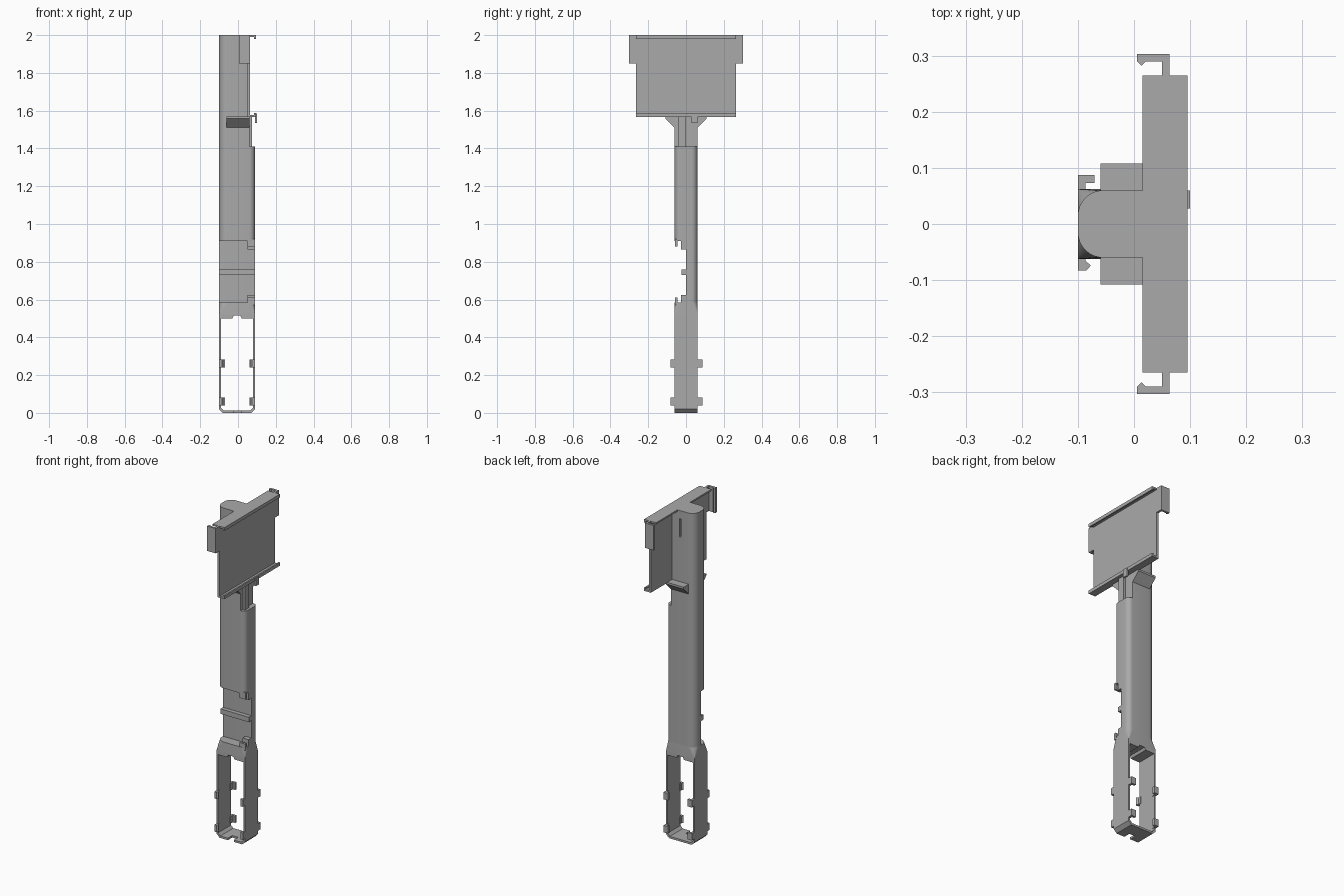
import bpy, bmesh, math

cube = bpy.data.objects.get("Cube")
if cube:
    bpy.data.objects.remove(cube, do_unlink=True)

grey = bpy.data.materials.new("plain grey")
grey.use_nodes = True
COLOUR = (0.4, 0.4, 0.4, 1)
grey.diffuse_color = COLOUR
grey.node_tree.nodes["Principled BSDF"].inputs["Base Color"].default_value = COLOUR

MID_X = -0.005   # middle of the lower frame


def loft(name, sections, axis="z", smooth=False):
    """Join equal outlines, each given as (points, position along axis)."""
    bm = bmesh.new()
    rings = []
    for pts, d in sections:
        place = {"z": lambda a, b: (a, b, d), "y": lambda a, b: (a, d, b),
                 "x": lambda a, b: (d, a, b)}[axis]
        rings.append([bm.verts.new(place(a, b)) for a, b in pts])
    n = len(rings[0])
    for lo, hi in zip(rings, rings[1:]):
        for i in range(n):
            j = (i + 1) % n
            bm.faces.new((lo[i], lo[j], hi[j], hi[i]))
    bm.faces.new(rings[0])
    bm.faces.new(rings[-1])
    bmesh.ops.recalc_face_normals(bm, faces=bm.faces)
    mesh = bpy.data.meshes.new(name)
    bm.to_mesh(mesh)
    bm.free()
    mesh.materials.append(grey)
    obj = bpy.data.objects.new(name, mesh)
    bpy.context.collection.objects.link(obj)
    if smooth:
        bpy.ops.object.select_all(action="DESELECT")
        obj.select_set(True)
        bpy.context.view_layer.objects.active = obj
        bpy.ops.object.shade_smooth_by_angle(angle=math.radians(30))
    return obj


def prism(name, pts, lo, hi, axis="z", smooth=False):
    return loft(name, [(pts, lo), (pts, hi)], axis, smooth)


def box(name, x, y, z):
    return prism(name, [(x[0], y[0]), (x[1], y[0]), (x[1], y[1]), (x[0], y[1])], *z)


def rounded(x0, x1, y0, y1, radii, steps=8):
    """Rectangle with one radius per corner, from (x0, y0) anticlockwise."""
    corners = [(x0, y0, 1, 1), (x1, y0, -1, 1), (x1, y1, -1, -1), (x0, y1, 1, -1)]
    pts = []
    for k, ((x, y, sx, sy), r) in enumerate(zip(corners, radii)):
        for i in range(steps + 1):
            a = math.pi + (k + i / steps) * math.pi / 2
            pts.append((x + r * (sx + math.cos(a)), y + r * (sy + math.sin(a))))
    return pts


def flip(pts):
    return [(2 * MID_X - x, y) for x, y in pts]


# Stem: narrow top, full middle, half-depth recess
BIG, SMALL, SHARP = 0.045, 0.03, 0.001
upper = prism("upper_stem", rounded(-0.1, 0.06, -0.06, 0.06, (BIG, SHARP, SHARP, BIG)),
              1.41, 2, smooth=True)
prism("middle_stem", rounded(-0.1, 0.09, -0.06, 0.06, (BIG, SMALL, SMALL, BIG)),
      0.91, 1.41, smooth=True)
prism("recessed_stem", rounded(-0.1, 0.09, 0, 0.06, (SHARP, SHARP, SMALL, BIG)),
      0.585, 0.91, smooth=True)
box("stem_rib", (0.05, 0.075), (-0.04, 0), (1.41, 1.57))

# Narrow slot in the back of the stem
slot = box("slot_cutter", (-0.01, 0.002), (0.045, 0.08), (1.84, 1.95))
slot.hide_render = True
slot.hide_viewport = True
cut = upper.modifiers.new("slot", "BOOLEAN")
cut.operation = "DIFFERENCE"
cut.object = slot

# Recess details
box("recess_rib", (-0.1, 0.09), (-0.025, 0.005), (0.73, 0.76))
for label, outer, inner in (("upper", (0.88, 0.92), (0.865, 0.92)),
                            ("lower", (0.57, 0.61), (0.57, 0.625))):
    box(label + "_recess_lip", (0.05, 0.09), (-0.058, -0.045), outer)
    box(label + "_recess_catch", (0.05, 0.09), (-0.027, 0.005), inner)

# Shoulder where the stem meets the lower frame
square = rounded(-0.1, 0.09, -0.062, 0.062, (SHARP,) * 4)
loft("shoulder", [(square, 0.515), (square, 0.525),
                  (rounded(-0.1, 0.09, -0.06, 0.06, (BIG, SMALL, SMALL, BIG)), 0.585)],
     smooth=True)

# Lower frame, both halves, with a notch in the floor
half = [(-0.1, 0.52), (-0.1, 0.02), (-0.08, 0), (-0.025, 0), (-0.025, 0.012),
        (-0.075, 0.012), (-0.09, 0.027), (-0.09, 0.5), (-0.03, 0.5), (-0.02, 0.52)]
front_hook = [(-0.1, -0.083), (-0.085, -0.083), (-0.077, -0.074), (-0.086, -0.066),
              (-0.086, -0.05), (-0.1, -0.05)]
back_hook = [(-0.1, 0.05), (-0.086, 0.05), (-0.086, 0.073), (-0.07, 0.073),
             (-0.07, 0.087), (-0.1, 0.087)]
for side, turn in (("right", list), ("left", flip)):
    prism(side + "_frame", turn(half), -0.062, 0.062, "y")
    for level, z in (("upper", 0.24), ("lower", 0.04)):
        prism(f"{side}_{level}_front_clip", turn(front_hook), z, z + 0.042)
        prism(f"{side}_{level}_back_clip", turn(back_hook), z, z + 0.042)
box("floor_bridge", (-0.025, 0.015), (-0.02, 0.062), (0, 0.012))

# Head plate with folded rims
box("head_plate", (0.05, 0.063), (-0.265, 0.265), (1.57, 2))
top_rim = [(0.015, 2), (0.095, 2), (0.095, 1.98), (0.086, 1.98), (0.086, 1.99),
           (0.015, 1.99)]
low_rim = [(0.05, 1.567), (0.095, 1.567), (0.095, 1.587), (0.086, 1.587),
           (0.086, 1.577), (0.05, 1.577)]
for label, rim in (("top_rim", top_rim), ("bottom_rim", low_rim)):
    prism(label, rim, -0.265, 0.265, "y")
box("rim_tab", (0.089, 0.1), (0.028, 0.06), (1.535, 1.585))

# Hooked side wings and sloping brackets, front and back
wing = [(0.05, 0.26), (0.063, 0.26), (0.063, 0.303), (0.005, 0.303), (0.005, 0.29),
        (0.013, 0.282), (0.021, 0.29), (0.05, 0.29)]
wedge = [(0.05, 1.51), (0.06, 1.51), (0.108, 1.558), (0.108, 1.57), (0.05, 1.57)]
for side, s in (("front", -1), ("back", 1)):
    prism(side + "_wing", [(x, s * y) for x, y in wing], 1.85, 2)
    prism(side + "_bracket", [(s * y, z) for y, z in wedge], -0.06, 0.06, "x")
